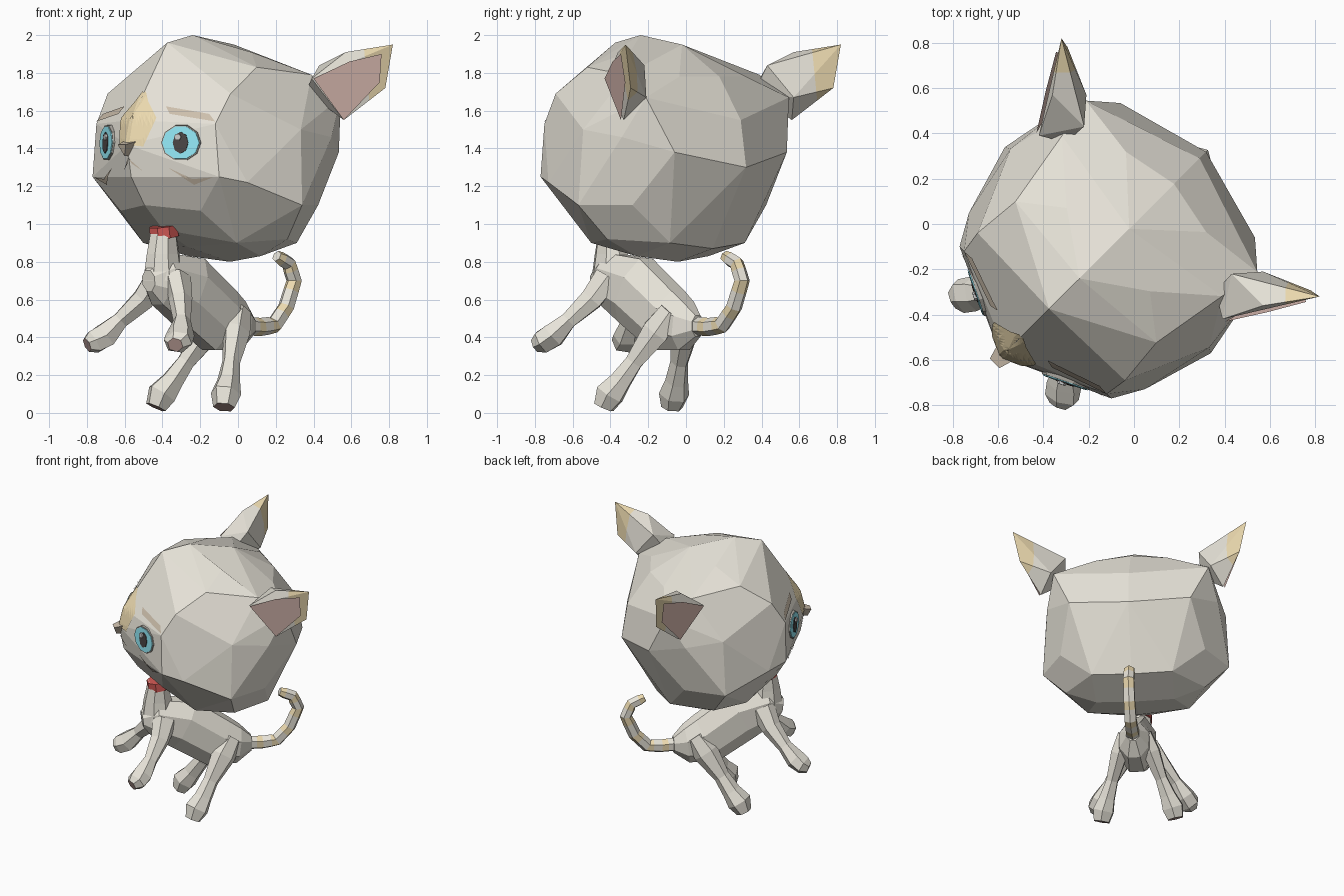
import bpy, bmesh, math
from mathutils import Vector
from mathutils.bvhtree import BVHTree

if "Cube" in bpy.data.objects:
    bpy.data.objects.remove(bpy.data.objects["Cube"])

R = math.sqrt(0.5)


def W(f, s, z):
    """Forward / sideways / up of the animal -> world (it faces -x -y)."""
    return Vector(((s - f) * R, (-f - s) * R, z))


def mat(name, r, g, b):
    m = bpy.data.materials.new(name)
    m.diffuse_color = (r, g, b, 1)
    m.use_nodes = True
    m.node_tree.nodes["Principled BSDF"].inputs["Base Color"].default_value = m.diffuse_color
    return m


FUR = mat("fur", 0.80, 0.77, 0.69)
GOLD = mat("gold", 0.84, 0.70, 0.43)
TAN = mat("tan", 0.62, 0.53, 0.42)
PINK = mat("pink", 0.76, 0.54, 0.48)
PAD = mat("pad", 0.48, 0.33, 0.30)
RED = mat("red", 0.65, 0.10, 0.09)
BLUE = mat("blue", 0.30, 0.83, 0.95)
DARK = mat("dark", 0.07, 0.06, 0.06)
RIM = mat("rim", 0.42, 0.40, 0.36)
WHITE = mat("white", 0.9, 0.9, 0.9)


def finish(name, bm, *mats):
    me = bpy.data.meshes.new(name)
    bm.to_mesh(me)
    bm.free()
    for m in mats:
        me.materials.append(m)
    ob = bpy.data.objects.new(name, me)
    bpy.context.collection.objects.link(ob)
    return ob


def hull(points):
    bm = bmesh.new()
    for p in points:
        bm.verts.new(p)
    res = bmesh.ops.convex_hull(bm, input=bm.verts)
    junk = {g for g in res["geom_interior"] + res["geom_unused"]
            if isinstance(g, bmesh.types.BMVert)}
    bmesh.ops.delete(bm, geom=list(junk), context='VERTS')
    bmesh.ops.dissolve_limit(bm, angle_limit=math.radians(6), verts=bm.verts, edges=bm.edges)
    bmesh.ops.recalc_face_normals(bm, faces=bm.faces)
    return bm


def tube(name, path, mats, sides=6, bands=None, cap=0):
    """Loft of rings; path rows are (f, s, z, half width, half height)."""
    bm = bmesh.new()
    pts = [W(*p[:3]) for p in path]
    rings = []
    for i, p in enumerate(path):
        t = (pts[min(i + 1, len(pts) - 1)] - pts[max(i - 1, 0)]).normalized()
        side = W(0, 1, 0)
        side = (side - t * side.dot(t)).normalized()
        up = t.cross(side)
        ring = []
        for k in range(sides):
            a = 2 * math.pi * (k + 0.5) / sides
            v = pts[i] + side * p[3] * math.cos(a) + up * p[4] * math.sin(a)
            v.z = max(v.z, 0)
            ring.append(bm.verts.new(v))
        rings.append(ring)
    for i in range(len(rings) - 1):
        for k in range(sides):
            n = (k + 1) % sides
            fc = bm.faces.new((rings[i][k], rings[i][n], rings[i + 1][n], rings[i + 1][k]))
            if bands:
                fc.material_index = bands[i]
    bm.faces.new(rings[0])
    bm.faces.new(rings[-1]).material_index = cap
    bmesh.ops.recalc_face_normals(bm, faces=bm.faces)
    return finish(name, bm, *mats)


# head: faceted ball
mid = [(0.34, 2.0), (0.53, 1.96), (0.71, 1.70), (0.80, 1.55), (0.83, 1.42), (0.80, 1.25),
       (0.70, 1.10), (0.56, 0.97), (0.38, 0.88), (0.06, 0.80), (-0.20, 0.87),
       (-0.45, 1.30), (-0.41, 1.55), (-0.25, 1.78), (0.03, 1.95)]
half = [(0.615, 0.474, 1.25), (0.48, 0.55, 1.22), (0.615, 0.445, 1.53), (0.516, 0.46, 1.69),
        (0.30, 0.44, 1.83), (0.163, 0.643, 1.10), (-0.11, 0.59, 1.46), (-0.335, 0.42, 1.38),
        (-0.235, 0.535, 1.67), (-0.05, 0.50, 1.79), (-0.20, 0.25, 1.78), (0.16, 0.26, 1.91),
        (0.10, 0.27, 0.83), (0.11, 0.48, 0.92), (0.58, 0.30, 1.07), (0.36, 0.35, 0.90),
        (-0.16, 0.28, 0.90), (-0.10, 0.50, 1.10), (0.70, 0.24, 1.25), (0.15, 0.62, 1.5)]
bm = hull([W(f, 0, z) for f, z in mid] +
          [W(f, g * s, z) for f, s, z in half for g in (1, -1)])
bvh = BVHTree.FromBMesh(bm)
finish("head", bm, FUR)


def flip(p, g):
    """Mirror a world point to the other side of the animal."""
    return Vector(p) if g > 0 else Vector((p[1], p[0], p[2]))


def drop(x, z, lift):
    """Project a front-view point onto the head surface."""
    loc, nor, _, _ = bvh.ray_cast(Vector((x, -3, z)), Vector((0, 1, 0)))
    return loc + nor * lift if loc else Vector((x, -0.6, z))


def patch(name, pts, m, g, project=None):
    """Flat marking; with project, it is subdivided and wrapped on the head."""
    bm = bmesh.new()
    vs = [bm.verts.new(p) for p in pts]
    bm.faces.new(vs)
    bmesh.ops.triangulate(bm, faces=bm.faces)
    if project:
        bmesh.ops.subdivide_edges(bm, edges=bm.edges[:], cuts=5, use_grid_fill=True)
    for v in bm.verts:
        v.co = flip(drop(v.co.x, v.co.z, project) if project else v.co, g)
    bm.normal_update()
    # the outward side always looks forward
    for fc in [f for f in bm.faces if f.normal.dot(W(1, 0, 0)) < 0]:
        fc.normal_flip()
    return finish(name, bm, m)


def disc(name, c, n, ru, rv, depth, m, g, sides=10):
    bm = bmesh.new()
    n = Vector(n).normalized()
    u = Vector((0, 0, 1)).cross(n).normalized()
    v = n.cross(u)
    rings = []
    for d, k in ((-0.02, 1), (depth, 0.96)):
        rings.append([bm.verts.new(flip(c + n * d + u * ru * k * math.cos(2 * math.pi * i / sides)
                                        + v * rv * k * math.sin(2 * math.pi * i / sides), g))
                      for i in range(sides)])
    for i in range(sides):
        j = (i + 1) % sides
        bm.faces.new((rings[0][i], rings[0][j], rings[1][j], rings[1][i]))
    bm.faces.new(rings[1])
    bm.faces.new(rings[0])
    bmesh.ops.recalc_face_normals(bm, faces=bm.faces)
    return finish(name, bm, m)


MARKS = {  # front-view outlines (x, z) on the face
    "forehead_mark": (GOLD, [(-0.50, 1.70), (-0.56, 1.62), (-0.59, 1.42), (-0.50, 1.41), (-0.43, 1.56)]),
    "brow": (TAN, [(-0.38, 1.62), (-0.36, 1.58), (-0.12, 1.54), (-0.15, 1.58)]),
    "whisker": (TAN, [(-0.37, 1.30), (-0.23, 1.21), (-0.13, 1.25), (-0.24, 1.24)]),
    "mouth": (TAN, [(-0.58, 1.35), (-0.50, 1.28), (-0.56, 1.32)])}

for g, tag in ((1, "left"), (-1, "right")):
    # ear with gold tip and pink inside
    ear = [(0.39, -0.42, 1.77), (0.56, -0.33, 1.55), (0.43, -0.22, 1.84), (0.57, -0.21, 1.67),
           (0.82, -0.32, 1.95), (0.78, -0.293, 1.72), (0.57, -0.36, 1.91), (0.36, -0.3, 1.7)]
    bm = hull([flip(p, g) for p in ear])
    bmesh.ops.bisect_plane(bm, geom=bm.verts[:] + bm.edges[:] + bm.faces[:],
                           plane_co=flip((0.68, -0.3, 1.8), g), plane_no=flip((1, 0, 0.1), g))
    for fc in bm.faces:
        c = flip(fc.calc_center_median(), g)
        fc.material_index = int(c.x - 0.68 + 0.1 * (c.z - 1.8) > 0)
    finish("ear_" + tag, bm, FUR, GOLD)
    inner = [(0.40, 1.77), (0.56, 1.55), (0.75, 1.75), (0.76, 1.90), (0.59, 1.86)]
    patch("inner_ear_" + tag, [(x, -0.247 + 0.305 * x - 0.173 * z, z) for x, z in inner], PINK, g)

    # eye
    nrm = Vector((-0.32, -0.95, 0.03)).normalized()
    c = drop(-0.30, 1.43, 0)
    disc("eye_rim_" + tag, c, nrm, 0.115, 0.10, 0.008, RIM, g)
    disc("iris_" + tag, c, nrm, 0.108, 0.093, 0.012, BLUE, g)
    disc("pupil_" + tag, c, nrm, 0.045, 0.06, 0.016, DARK, g, 8)
    disc("glint_" + tag, c + Vector((-0.015, 0, 0.03)), nrm, 0.02, 0.02, 0.02, WHITE, g, 6)

    for name, (m, outline) in MARKS.items():
        patch(name + "_" + tag, [(x, 0, z) for x, z in outline], m, g, 0.006)

    # legs
    tube("front_leg_" + tag, [(0.52, g * 0.07, 0.72, 0.06, 0.09), (0.57, g * 0.14, 0.60, 0.06, 0.07),
                              (0.65, g * 0.23, 0.49, 0.045, 0.05), (0.715, g * 0.28, 0.41, 0.08, 0.07),
                              (0.765, g * 0.315, 0.375, 0.08, 0.065), (0.80, g * 0.33, 0.36, 0.045, 0.04)],
         (FUR, PAD), cap=1)
    tube("hind_leg_" + tag, [(0.05, g * 0.07, 0.54, 0.05, 0.07), (0.12, g * 0.11, 0.43, 0.065, 0.09),
                             (0.22, g * 0.17, 0.27, 0.045, 0.055), (0.28, g * 0.21, 0.17, 0.06, 0.065),
                             (0.33, g * 0.24, 0.10, 0.08, 0.085), (0.36, g * 0.255, 0.03, 0.06, 0.055)],
         (FUR, PAD), cap=1)

# nose
finish("nose", hull([W(0.80, 0.05, 1.44), W(0.80, -0.05, 1.44), W(0.87, 0.03, 1.42),
                     W(0.87, -0.03, 1.42), W(0.85, 0, 1.36), W(0.78, 0, 1.36)]), TAN)

# trunk, neck, collar
tube("body", [(0.67, 0, 0.70, 0.05, 0.06), (0.58, 0, 0.71, 0.11, 0.15), (0.38, 0, 0.65, 0.13, 0.20),
              (0.14, 0, 0.49, 0.13, 0.19), (0.0, 0, 0.46, 0.11, 0.14), (-0.09, 0, 0.46, 0.05, 0.06)],
     (FUR,), sides=8)
tube("neck", [(0.56, 0, 0.70, 0.10, 0.12), (0.56, 0, 0.84, 0.08, 0.10), (0.56, 0, 0.98, 0.068, 0.068)],
     (FUR,), sides=8)
tube("collar", [(0.55, 0, 0.93, 0.08, 0.085), (0.56, 0, 0.99, 0.078, 0.08)], (RED,), sides=8)

# banded tail
spine = [Vector(p) for p in ((-0.06, 0, 0.46), (-0.17, 0, 0.455), (-0.27, 0, 0.465), (-0.36, 0, 0.56),
                             (-0.42, 0, 0.70), (-0.38, 0, 0.79), (-0.29, 0, 0.83))]
path, bands = [], []
for i in range(len(spine) - 1):
    for t, b in ((0, 0), (0.6, 1)):
        r = 0.05 - 0.002 * (i + t)
        path.append((*spine[i].lerp(spine[i + 1], t), r, r))
        bands.append(b)
path.append((*spine[-1], 0.03, 0.03))
tube("tail", path, (FUR, GOLD), bands=bands)
